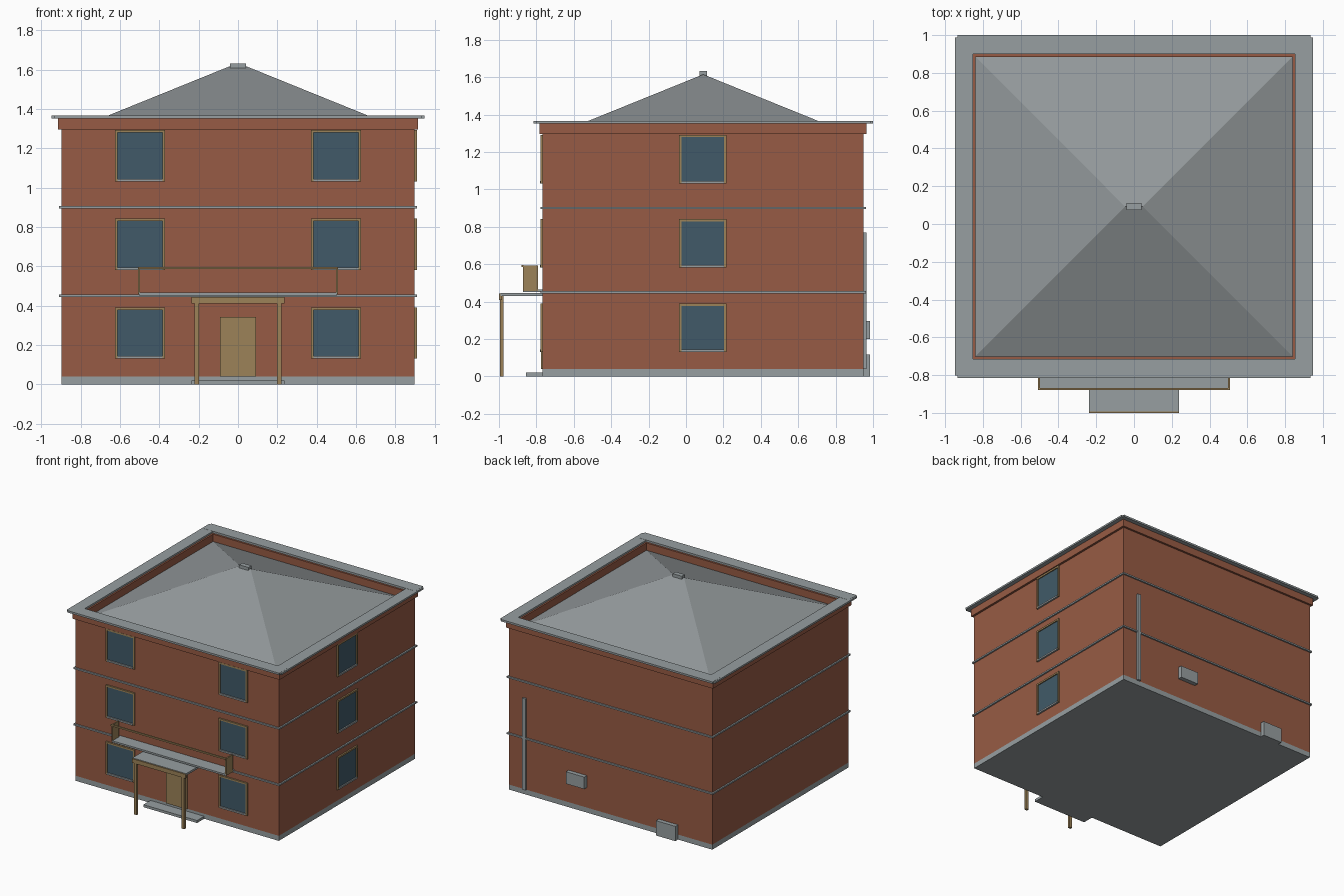
import bpy, bmesh

if "Cube" in bpy.data.objects:
    bpy.data.objects.remove(bpy.data.objects["Cube"])

CY = 0.092            # depth centre of the house
HX, HY = 0.897, 0.858  # half sizes of the walls
FRONT, BACK, RIGHT = CY - HY, CY + HY, HX


def material(name, r, g, b):
    m = bpy.data.materials.new(name)
    m.diffuse_color = (r, g, b, 1)
    m.use_nodes = True
    m.node_tree.nodes["Principled BSDF"].inputs["Base Color"].default_value = m.diffuse_color
    return m


BRICK = material("red brick", 0.31, 0.105, 0.058)
STONE = material("grey stone", 0.31, 0.345, 0.355)
ROOF = material("roof grey", 0.29, 0.315, 0.325)
TAN = material("tan wood", 0.335, 0.225, 0.098)
GLASS = material("blue glass", 0.052, 0.102, 0.140)


def mesh_object(name, bm, mat):
    bmesh.ops.recalc_face_normals(bm, faces=bm.faces)
    me = bpy.data.meshes.new(name)
    bm.to_mesh(me)
    bm.free()
    me.materials.append(mat)
    ob = bpy.data.objects.new(name, me)
    bpy.context.collection.objects.link(ob)
    return ob


def box(name, x, y, z, mat):
    """Box from (min, max) pairs."""
    bm = bmesh.new()
    bmesh.ops.create_cube(bm, size=1)
    for v in bm.verts:
        v.co = [lo + (c + 0.5) * (hi - lo) for c, (lo, hi) in zip(v.co, (x, y, z))]
    return mesh_object(name, bm, mat)


def ring(name, outer, inner, z, mat):
    """Rectangular frame lying flat around the house centre."""
    bm = bmesh.new()
    corners = ((-1, -1), (1, -1), (1, 1), (-1, 1))
    loops = [[bm.verts.new((sx * h[0], CY + sy * h[1], zz)) for sx, sy in corners]
             for h, zz in ((outer, z[0]), (outer, z[1]), (inner, z[1]), (inner, z[0]))]
    for a, b in zip(loops, loops[1:] + loops[:1]):
        for i in range(4):
            j = (i + 1) % 4
            bm.faces.new((a[i], a[j], b[j], b[i]))
    return mesh_object(name, bm, mat)


# Walls, plinth and floor bands
box("walls", (-HX, HX), (FRONT, BACK), (0.04, 1.29), BRICK)
box("plinth", (-HX, HX), (FRONT, BACK), (0, 0.04), STONE)
for z in (0.45, 0.90):
    ring("floor_band", (HX + 0.012, HY + 0.012), (HX - 0.02, HY - 0.02),
         (z - 0.006, z + 0.006), STONE)

# Parapet with a projecting coping of four bars
ring("parapet", (0.914, 0.874), (0.84, 0.793), (1.295, 1.352), BRICK)
ring("parapet_core", (HX, HY), (0.84, 0.793), (1.28, 1.30), BRICK)
for s in (-1, 1):
    box("coping_long", (-0.935, 0.935), sorted((CY + s * 0.808, CY + s * 0.908)),
        (1.352, 1.367), STONE)
    box("coping_side", sorted((s * 0.853, s * 0.948)), (CY - 0.895, CY + 0.895),
        (1.352, 1.366), STONE)

# Hipped roof and ridge cap
bm = bmesh.new()
eave = [bm.verts.new((sx * 0.842, CY + sy * 0.795, 1.293))
        for sx, sy in ((-1, -1), (1, -1), (1, 1), (-1, 1))]
left, right = (bm.verts.new((x, CY, 1.615)) for x in (-0.047, 0.047))
for f in ((eave[0], eave[1], right, left), (eave[1], eave[2], right),
          (eave[2], eave[3], left, right), (eave[3], eave[0], left), eave[::-1]):
    bm.faces.new(f)
mesh_object("hipped_roof", bm, ROOF)
box("ridge_cap", (-0.041, 0.041), (CY - 0.019, CY + 0.019), (1.605, 1.632), STONE)


# Windows: glass pane, tan frame on three sides, stone sill
def window(centre, z, side):
    def part(name, a, b, depth, mat):
        across = (centre + a[0], centre + a[1])
        up = (z + b[0], z + b[1])
        if side == "front":
            box(name, across, (FRONT - depth, FRONT + 0.01), up, mat)
        else:
            box(name, (RIGHT - 0.01, RIGHT + depth), across, up, mat)
    w, h, t = 0.127, 0.26, 0.013
    part("window_glass", (-w + t, w - t), (t, h - t), 0.004, GLASS)
    part("window_jamb", (-w, -w + t), (0, h), 0.012, TAN)
    part("window_jamb", (w - t, w), (0, h), 0.012, TAN)
    part("window_head", (-w + t, w - t), (h - t, h), 0.012, TAN)
    part("window_sill", (-w + t, w - t), (0, t), 0.014, STONE)


for z in (0.13, 0.582, 1.032):
    window(-0.498, z, "front")
    window(0.498, z, "front")
    window(CY - 0.003, z, "right")

# Entrance: door, step and canopy on two posts
box("door", (-0.092, 0.092), (FRONT - 0.01, FRONT + 0.01), (0.04, 0.342), TAN)
box("door_step", (-0.237, 0.237), (-0.855, FRONT), (0, 0.02), STONE)
box("canopy_slab", (-0.237, 0.237), (-0.992, FRONT), (0.43, 0.446), STONE)
box("canopy_fascia", (-0.237, 0.237), (-1.0, -0.985), (0.41, 0.443), TAN)
for s in (-1, 1):
    box("canopy_post", sorted((s * 0.198, s * 0.222)), (-0.995, -0.975), (0, 0.43), TAN)

# Balcony: slab, front rail, solid end panels
box("balcony_slab", (-0.503, 0.503), (-0.872, FRONT), (0.452, 0.466), STONE)
box("balcony_rail", (-0.508, 0.508), (-0.88, -0.868), (0.585, 0.597), TAN)
for s in (-1, 1):
    box("balcony_end_panel", sorted((s * 0.498, s * 0.508)), (-0.872, -0.79),
        (0.458, 0.593), TAN)

# Fittings on the back wall
box("drain_pipe", (0.742, 0.772), (BACK, 0.966), (0.04, 0.77), STONE)
box("wall_unit", (0.21, 0.37), (BACK, 0.984), (0.2, 0.296), STONE)
box("ground_unit", (-0.595, -0.425), (BACK, 0.984), (0, 0.118), STONE)
